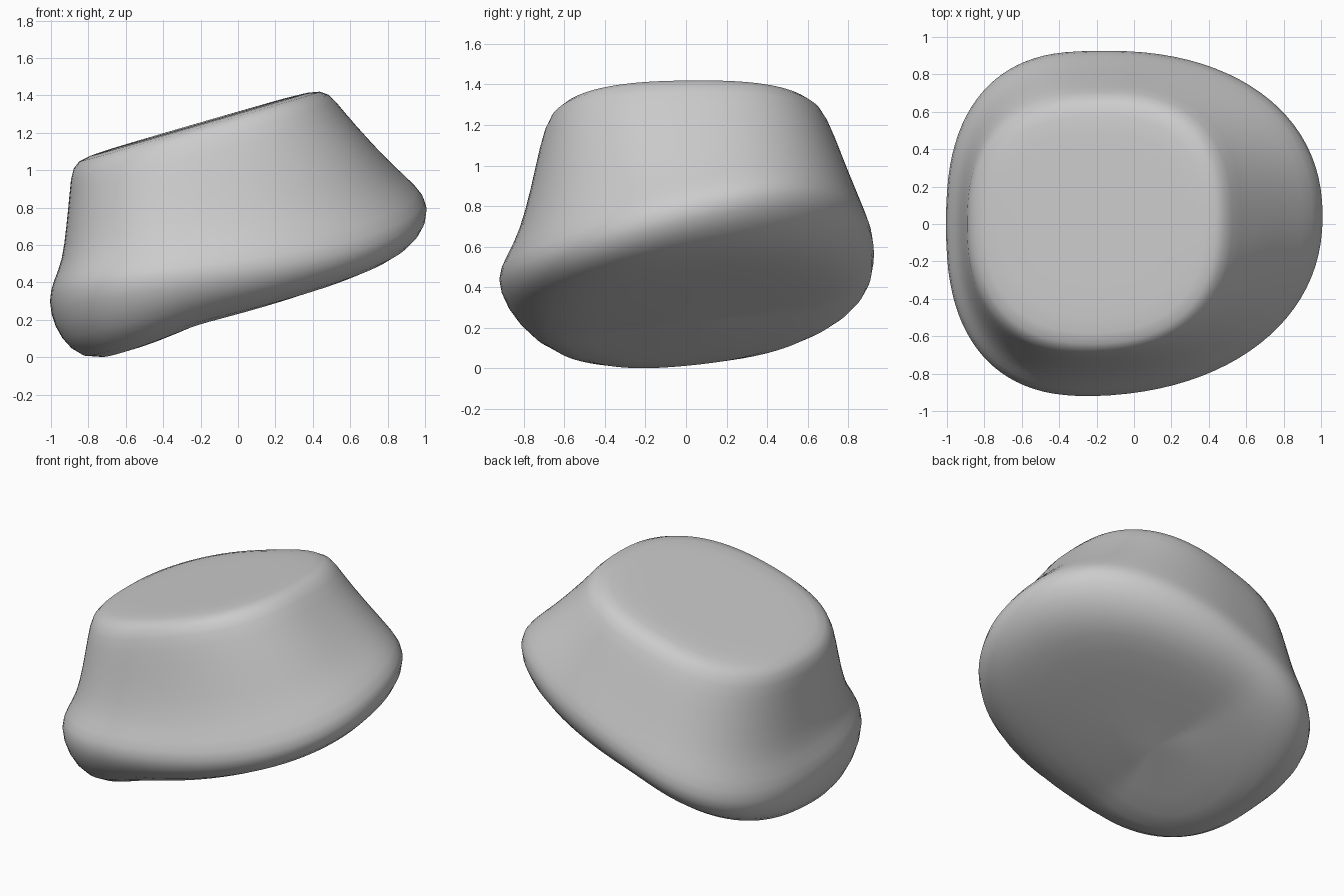
import bpy, bmesh, math

cube = bpy.data.objects.get("Cube")
if cube:
    bpy.data.objects.remove(cube)

SEGMENTS = 48
CENTRE_X = -0.22
SHEAR = 0.035

# Cross-sections, top to bottom: height, x slope, y slope, twist, left droop,
# left end, right end, front, back, left squareness, right squareness
SECTIONS = [
    (1.31, 0.29, 0.008, 0, 0, -0.60, 0.18, 0.38, 0.39, 2.4, 2.5),
    (1.31, 0.29, 0.008, 0, 0, -0.82, 0.40, 0.61, 0.60, 2.4, 2.5),
    (1.28, 0.29, 0.008, 0, 0, -0.89, 0.485, 0.685, 0.68, 2.4, 2.5),
    (1.15, 0.29, 0.01, 0, 0, -0.90, 0.565, 0.725, 0.735, 2.45, 2.45),
    (0.95, 0.28, 0.03, 0.04, 0, -0.92, 0.71, 0.77, 0.80, 2.45, 2.4),
    (0.77, 0.27, 0.06, 0.10, 0, -0.94, 0.84, 0.825, 0.855, 2.5, 2.3),
    (0.65, 0.24, 0.06, 0.13, 0, -0.985, 0.965, 0.89, 0.90, 2.5, 2.2),
    (0.545, 0.235, 0.05, 0.15, 0, -1.018, 1.03, 0.94, 0.94, 2.5, 2.18),
    (0.43, 0.235, 0.07, 0.12, 0.05, -0.985, 0.985, 0.89, 0.90, 2.5, 2.18),
    (0.345, 0.25, 0.10, 0.06, 0.12, -0.90, 0.86, 0.78, 0.81, 2.45, 2.2),
    (0.295, 0.28, 0.12, 0.03, 0.17, -0.77, 0.68, 0.61, 0.66, 2.4, 2.2),
    (0.285, 0.29, 0.12, 0.02, 0.17, -0.50, 0.25, 0.32, 0.35, 2.3, 2.1),
]


def add_ring(bm, section):
    """Tilted rounded outline with its own reach on each side."""
    (height, slope_x, slope_y, twist, droop,
     left, right, front, back, square_left, square_right) = section
    ring = []
    for i in range(SEGMENTS):
        a = math.tau * i / SEGMENTS
        c, s = math.cos(a), math.sin(a)
        reach_x = right - CENTRE_X if c > 0 else CENTRE_X - left
        reach_y = back if s > 0 else front
        bend = 2 / (square_right if c > 0 else square_left)
        offset = reach_x * math.copysign(abs(c) ** bend, c)
        x = CENTRE_X + offset
        y = reach_y * math.copysign(abs(s) ** bend, s) + SHEAR * max(0, offset)
        z = height + slope_x * x + (slope_y + twist * offset) * y
        z -= droop * max(0, -offset)
        ring.append(bm.verts.new((x, y, z)))
    return ring


# Leaning stone body: loft between the sections and cap both ends
bm = bmesh.new()
rings = [add_ring(bm, section) for section in SECTIONS]
for upper, lower in zip(rings, rings[1:]):
    for i in range(SEGMENTS):
        j = (i + 1) % SEGMENTS
        bm.faces.new((upper[i], lower[i], lower[j], upper[j]))
for ring in (rings[0], rings[-1]):
    cap = bm.faces.new(ring)
    bmesh.ops.poke(bm, faces=[cap])
bmesh.ops.recalc_face_normals(bm, faces=bm.faces)
for f in bm.faces:
    f.smooth = True

mesh = bpy.data.meshes.new("stone_body")
bm.to_mesh(mesh)
bm.free()
stone = bpy.data.objects.new("stone_body", mesh)
bpy.context.collection.objects.link(stone)
smoothing = stone.modifiers.new("smoothing", "SUBSURF")
smoothing.levels = smoothing.render_levels = 1

# Plain grey stone
grey = bpy.data.materials.new("stone_grey")
grey.use_nodes = True
colour = (0.6, 0.6, 0.6, 1)
grey.diffuse_color = colour
grey.node_tree.nodes["Principled BSDF"].inputs["Base Color"].default_value = colour
mesh.materials.append(grey)
